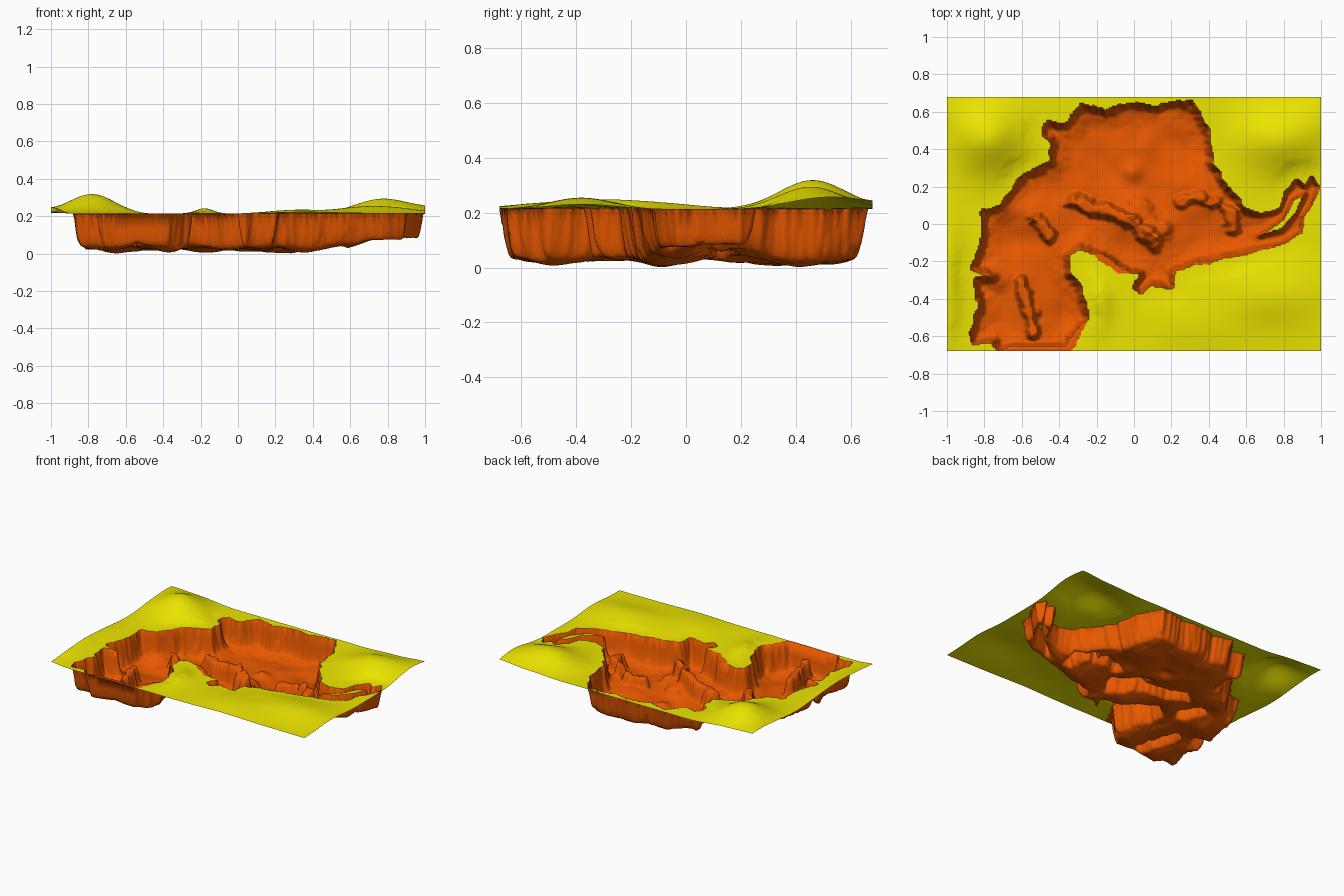
import bpy, bmesh, math
from mathutils import Vector, noise

if "Cube" in bpy.data.objects:
    bpy.data.objects.remove(bpy.data.objects["Cube"])

# canyon rim seen from above
RIM = [(-.73, -.69), (-.75, -.63), (-.86, -.64), (-.88, -.58), (-.83, -.45), (-.86, -.29),
       (-.76, -.28), (-.87, -.24), (-.82, -.1), (-.81, .07), (-.72, .1), (-.6, .26), (-.45, .33),
       (-.44, .43), (-.49, .5), (-.46, .55), (-.36, .54), (-.28, .64), (-.15, .61), (-.02, .65),
       (.13, .63), (.2, .655), (.31, .655), (.34, .6), (.4, .5), (.42, .33), (.5, .2), (.6, .08),
       (.68, .05), (.78, .08), (.81, .17), (.87, .24), (.91, .2), (.95, .25), (.99, .2), (.95, .1),
       (.9, .04), (.9, -.04), (.8, -.1), (.55, -.17), (.35, -.21), (.22, -.25), (.2, -.34),
       (.08, -.33), (.04, -.38), (0, -.35), (.03, -.27), (-.08, -.26), (-.2, -.17), (-.28, -.13),
       (-.35, -.17), (-.34, -.26), (-.28, -.35), (-.24, -.5), (-.3, -.6), (-.35, -.69)]
# strip of grass left standing in the right arm
ISLAND = [(.68, -.06), (.79, -.03), (.87, .06), (.91, .16), (.85, .13), (.8, .03)]
# rock ridges: (height, half width, path)
RIDGES = [(.11, .055, [(-.32, .12), (-.2, .08), (-.08, .05), (.02, -.02), (.12, -.1)]),
          (.09, .045, [(-.53, .03), (-.45, -.07)]),
          (.11, .05, [(-.6, -.32), (-.56, -.45), (-.54, -.58)]),
          (.06, .04, [(.25, .13), (.36, .15)]),
          (.09, .045, [(.45, .12), (.52, .05), (.53, -.03)]),
          (.03, .08, [(.02, .09), (.14, -.03)])]
# bare rock ledges just inside the rim: (x, y, radius)
LEDGES = [(-.35, -.62, .16), (-.55, -.69, .2), (-.13, -.22, .13)]
# grassy hills: (x, y, height, spread x, spread y)
HILLS = [(-.78, .46, .105, .17, .17), (.77, .45, .08, .2, .16), (.72, -.38, .04, .3, .17),
         (-.2, -.42, .035, .08, .14), (-1, -.3, .035, .08, .35), (1, .6, .03, .15, .2),
         (.3, -.55, .02, .2, .15), (-1, .65, .03, .15, .15)]
HX, HY, NX, NY = 1.0, .68, 240, 164


def seg_dist(x, y, a, b):
    dx, dy = b[0] - a[0], b[1] - a[1]
    t = ((x - a[0]) * dx + (y - a[1]) * dy) / (dx * dx + dy * dy)
    t = min(1, max(0, t))
    return math.hypot(x - a[0] - t * dx, y - a[1] - t * dy)


def path_dist(x, y, pts):
    return min(seg_dist(x, y, a, b) for a, b in zip(pts, pts[1:]))


def signed_dist(x, y, poly):
    """Positive inside the outline."""
    inside = False
    for a, b in zip(poly, poly[1:] + poly[:1]):
        if (a[1] > y) != (b[1] > y) and x < a[0] + (y - a[1]) * (b[0] - a[0]) / (b[1] - a[1]):
            inside = not inside
    d = path_dist(x, y, poly + poly[:1])
    return d if inside else -d


def smooth(t):
    t = min(1, max(0, t))
    return t * t * (3 - 2 * t)


def grass_height(x, y):
    z = .213 + .004 * noise.noise((x * 4, y * 4, 3))
    for hx, hy, h, sx, sy in HILLS:
        z += h * math.exp(-((x - hx) / sx) ** 2 - ((y - hy) / sy) ** 2)
    return z


def floor_height(x, y, d):
    z = .029 + .022 * noise.noise((x * 4, y * 6, 1)) + .007 * noise.noise((x * 10, y * 10, 5))
    z += .025 * (1 - smooth(d / .13)) + .035 * smooth((x - .58) / .14)
    z += .035 * math.exp(-(math.hypot(x + .01, y - .28) / .055) ** 2)
    for h, w, pts in RIDGES:
        r = path_dist(x, y, pts)
        z += .025 * math.exp(-(r / .1) ** 2)
        r += .03 * noise.noise((x * 14, y * 14, 2)) + .012 * noise.noise((x * 35, y * 35, 4))
        z += h * smooth((w - r) / (w * .75))
    return z


# sample the terrain
verts, depth = [], []
for j in range(NY + 1):
    for i in range(NX + 1):
        x, y = HX * (2 * i / NX - 1), HY * (2 * j / NY - 1)
        rough = .012 * noise.noise((x * 14, y * 14, 7)) + .01 * noise.noise((x * 35, y * 35, 9))
        d = signed_dist(x, y, RIM) + rough
        wall = .045
        if x > .6 and abs(y) < .3:
            d = min(d - rough * .6, -signed_dist(x, y, ISLAND))
            wall = .045 - .02 * smooth((x - .6) / .1)
        if y < -HY + .05:
            d = min(d, y + HY + .002)
        if min(HX - abs(x), HY - y) < .004:
            d = -1
        top = grass_height(x, y)
        if d > 0:
            top = min(top, .217)
            ledge = .028 * max(smooth(2 * (1 - math.hypot(x - a, y - b) / r)) for a, b, r in LEDGES)
            inner = max(0, d - ledge)
            fall = 1 - (1 - min(1, inner / (wall - .6 * ledge))) ** 2.4
            z = max(0, top + (floor_height(x, y, d) - top) * fall)
        else:
            # grass flattens toward the rim
            z = .213 + (top - .213) * (.35 + .65 * smooth(-d / .12))
        verts.append((x, y, z))
        depth.append(d)

low = min(v[2] for v in verts)
verts = [Vector((x, y, z - low * max(0, 1 - z / .2))) for x, y, z in verts]


def make_part(name, color, canyon):
    bm = bmesh.new()
    vs = [bm.verts.new(v) for v in verts]
    for j in range(NY):
        for i in range(NX):
            k = j * (NX + 1) + i
            q = (k, k + 1, k + NX + 2, k + NX + 1)
            if any(depth[n] > 0 for n in q) == canyon:
                bm.faces.new([vs[n] for n in q])
    bmesh.ops.delete(bm, geom=[v for v in bm.verts if not v.link_faces], context='VERTS')
    for f in bm.faces:
        f.smooth = True
    me = bpy.data.meshes.new(name)
    bm.to_mesh(me)
    bm.free()
    mat = bpy.data.materials.new(name)
    mat.diffuse_color = color
    mat.use_nodes = True
    mat.node_tree.nodes["Principled BSDF"].inputs["Base Color"].default_value = mat.diffuse_color
    me.materials.append(mat)
    ob = bpy.data.objects.new(name, me)
    bpy.context.collection.objects.link(ob)
    return ob


# yellow grassland sheet and orange canyon basin
make_part("grassland", (.84, .78, 0, 1), False)
make_part("canyon", (.82, .1, 0, 1), True)
